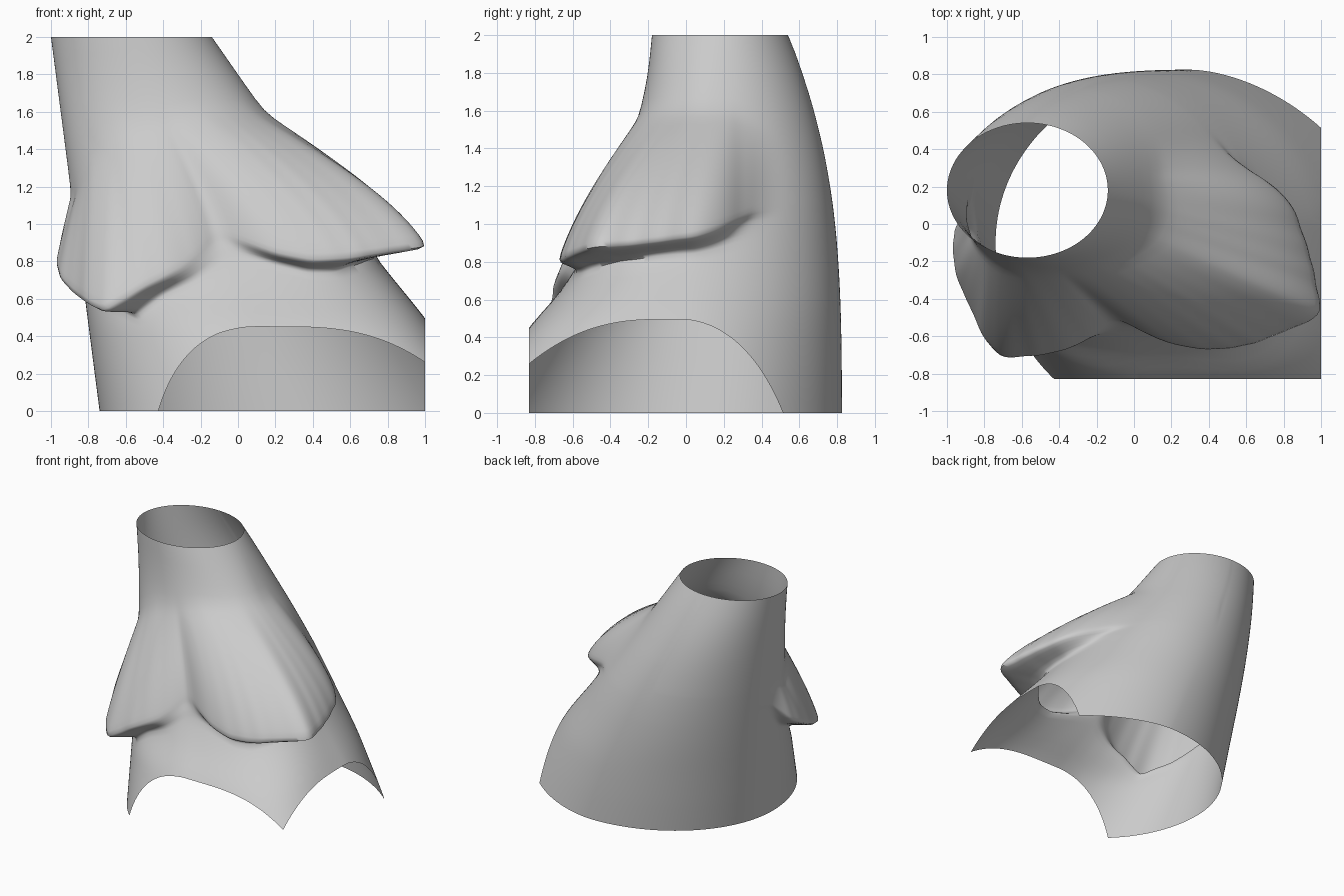
import bpy, bmesh
from math import sin, cos, pi, atan2

if "Cube" in bpy.data.objects:
    bpy.data.objects.remove(bpy.data.objects["Cube"])

COLS = 220


def interp(x, keys):
    if x <= keys[0][0]:
        return keys[0][1]
    for (a, va), (b, vb) in zip(keys, keys[1:]):
        if x <= b:
            return va + (vb - va) * (x - a) / max(b - a, 1e-6)
    return keys[-1][1]


def ease(t):
    t = max(0, min(1, t))
    return t * t * (3 - 2 * t)


def mix(p, q, t):
    return tuple(a + (b - a) * t for a, b in zip(p, q))


# Leaning sleeve: right and front outlines by height
RIGHT = [(0, 1.34), (.5, 1.0), (.78, .77), (1.2, .45), (1.6, .14), (2, -.14)]
FRONT = [(0, -1.12), (.46, -.83), (.62, -.68), (.8, -.56), (1.2, -.38),
         (1.6, -.24), (1.8, -.2), (2, -.18)]


def section(z):
    left, right = -1 + .13 * (2 - z), interp(z, RIGHT)
    front, back = interp(z, FRONT), .825 - .285 * (z / 2) ** 3
    cy = -.1 + .14 * z
    return (left + right) / 2, cy, (right - left) / 2, cy - front, back - cy


def power(z, sx, sy):
    low = max(0, 1 - z / 1.1)
    if sx > 0 and sy < 0:
        return 2 + 2.8 * low
    return 2 - .28 * low if sx > 0 and sy > 0 else 2


def tube(a, z):
    cx, cy, rx, rf, rb = section(z)
    c, s = cos(a), sin(a)
    e = 2 / power(z, c, s)
    x = rx * abs(c) ** e * (1 if c > 0 else -1)
    y = (rb if s > 0 else rf) * abs(s) ** e * (1 if s > 0 else -1)
    return cx + x, cy + y


# Rim of the two overhanging folds
RIM = [(.60, .38, 1.05), (.73, .27, 1.0), (.88, .05, .93), (.95, -.15, .90),
       (.99, -.32, .88), (1.02, -.49, .87), (.8, -.59, .84), (.6, -.66, .81),
       (.4, -.68, .80), (.2, -.65, .84), (.05, -.58, .90), (-.08, -.51, .95),
       (-.14, -.52, .93), (-.2, -.58, .86), (-.3, -.65, .77), (-.5, -.71, .66),
       (-.73, -.72, .52), (-.82, -.6, .57), (-.88, -.45, .62), (-.94, -.33, .68),
       (-.97, -.2, .75), (-.96, -.02, .85), (-.9, .12, 1.0)]


def rim_key(x, y, z):
    cx, cy, rx, rf, rb = section(z)
    u, v = (x - cx) / rx, (y - cy) / (rb if y > cy else rf)
    n = power(z, u, v)
    k = (abs(u) ** n + abs(v) ** n) ** (1 / n)
    a = atan2(abs(v) ** (n / 2) * (1 if v > 0 else -1),
              abs(u) ** (n / 2) * (1 if u > 0 else -1))
    return (a if a < pi / 2 else a - 2 * pi), max(1, k), z


keys = sorted(rim_key(*p) for p in RIM)
keys = ([(-1.5 * pi, 1, 1.05), (keys[0][0] - .3, 1, 1.05)] + keys
        + [(keys[-1][0] + .3, 1, 1.08), (pi / 2, 1, 1.05)])
K_KEYS = [(a, k) for a, k, z in keys]
Z_KEYS = [(a, z) for a, k, z in keys]
# Height where the flare starts, and how gently it fades in, around the sleeve
START = [(-3.6, 1.2), (-2.9, 1.15), (-2.5, 1.35), (-2, 1.5), (-1.2, 1.6),
         (.2, 1.6), (.9, 1.45)]
FADE = [(-2.9, .15), (-2.4, .05), (-.5, .05), (.3, .35)]


def column(a):
    k, zr = interp(a, K_KEYS), interp(a, Z_KEYS)
    z0 = interp(a, START)
    w = ease((k - 1) / interp(a, FADE))
    cx, cy = section(zr)[:2]
    base = tube(a, zr)
    rip = 1 + w * .003 * sin(a * 38)
    rim = (cx + (base[0] - cx) * k * rip, cy + (base[1] - cy) * k * rip)
    pts = []
    # upper sleeve
    for i in range(7):
        z = 2 - (2 - z0) * i / 6
        pts.append((*tube(a, z), z))
    # flaring top of the fold
    start = tube(a, z0)
    e = .4 + .15 * cos(a)
    for i in range(1, 21):
        t = i / 20
        z = z0 + (zr - z0) * t
        g = (1 - e) * t + e * sin(pi / 2 * t)
        pts.append((*mix(tube(a, z), mix(start, rim, g), w), z))
    # underside tucked back into the sleeve, fading where the fold ends
    soft = 1 - ease((k - 1) / .4)
    zj = zr + w * (.02 - .07 * ease((cos(a) - .1) / .5)) - .14 * soft
    rim = pts[-1][:2]
    join = tube(a, zj)
    for t in (.12, .3, .5, .7, .87, 1):
        z = zr + (zj - zr) * t
        fold = mix(rim, join, ease(t) * soft + t * (1 - soft))
        pts.append((*mix(tube(a, z), fold, w), z))
    # lower sleeve
    for i in range(1, 15):
        z = zj * (1 - i / 14)
        pts.append((*tube(a, z), z))
    return pts


bm = bmesh.new()
cols = [[bm.verts.new(p) for p in column(-1.5 * pi + 2 * pi * i / COLS)]
        for i in range(COLS)]
for i in range(COLS):
    p, q = cols[i], cols[(i + 1) % COLS]
    for j in range(len(p) - 1):
        bm.faces.new((p[j], p[j + 1], q[j + 1], q[j]))

# Soften the cloth, leaving the open ends alone
inner = [v for v in bm.verts if .3 < v.co.z < 1.9]
for _ in range(4):
    bmesh.ops.smooth_vert(bm, verts=inner, factor=.4, use_axis_x=True,
                          use_axis_y=True, use_axis_z=True)
for v in bm.verts:
    if v.co.z > .7:
        v.co.x = min(v.co.x, .999)

# Straight cuts at the right and the front
for co, no in (((1, 0, 0), (1, 0, 0)), ((0, -.83, 0), (0, -1, 0))):
    bmesh.ops.bisect_plane(bm, geom=bm.verts[:] + bm.edges[:] + bm.faces[:],
                           plane_co=co, plane_no=no, clear_outer=True)

mesh = bpy.data.meshes.new("draped_sleeve")
bm.to_mesh(mesh)
bm.free()
obj = bpy.data.objects.new("draped_sleeve", mesh)
bpy.context.collection.objects.link(obj)
bpy.context.view_layer.objects.active = obj
obj.select_set(True)
bpy.ops.object.shade_smooth_by_angle(angle=1.3)
